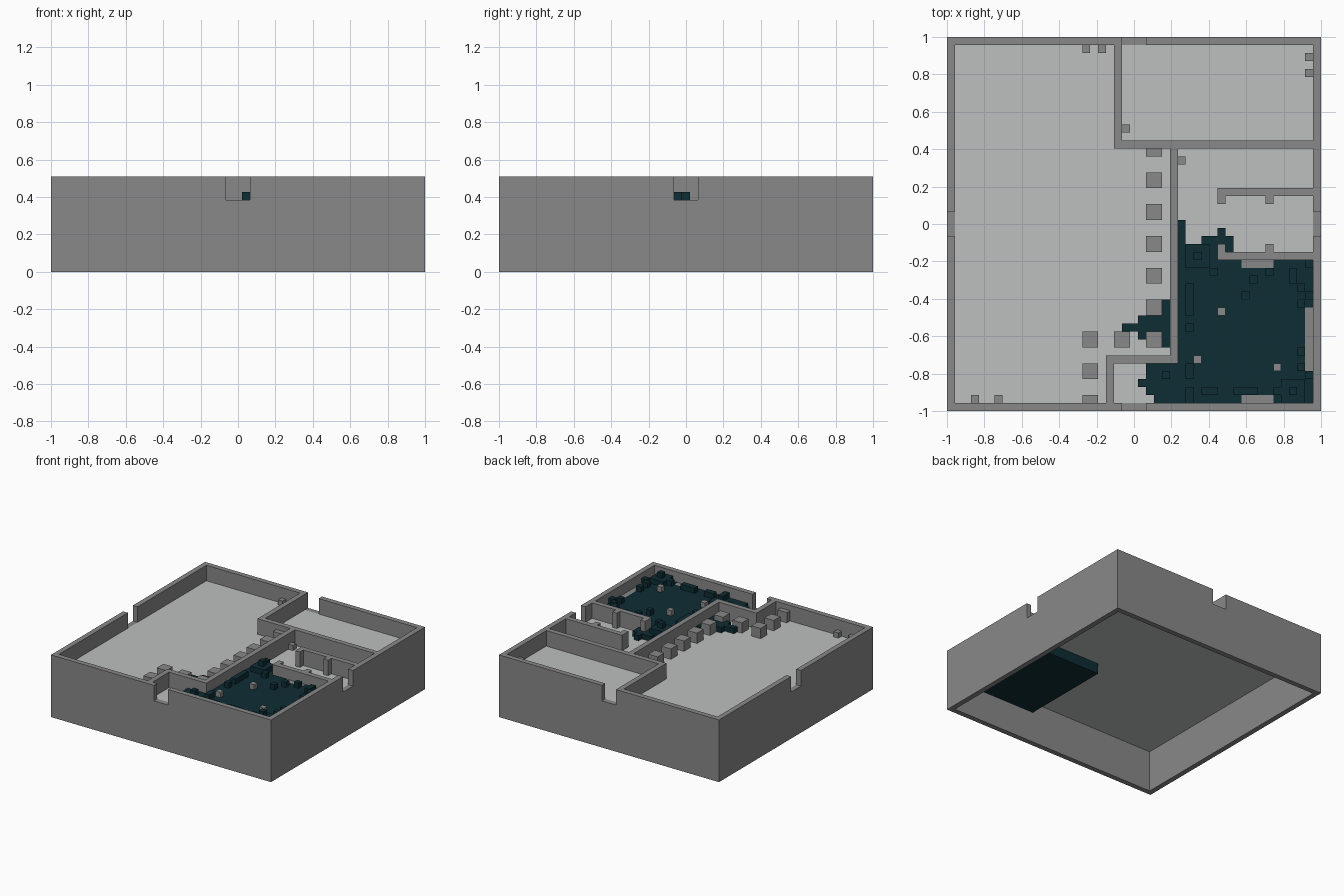
import bpy
import bmesh
import random
from mathutils import Matrix, Vector

random.seed(4)
N = 47               # cells along each side
S = 2 / N            # cell size
FLOOR, TOP = 9, 12   # heights in cells

if "Cube" in bpy.data.objects:
    bpy.data.objects.remove(bpy.data.objects["Cube"])


def material(name, rgb):
    m = bpy.data.materials.new(name)
    m.use_nodes = True
    m.diffuse_color = (*rgb, 1)
    m.node_tree.nodes["Principled BSDF"].inputs["Base Color"].default_value = (*rgb, 1)
    return m


GREY = material("wall grey", (0.25, 0.25, 0.25))
PALE = material("floor pale grey", (0.51, 0.53, 0.53))
TEAL = material("dark teal", (0.004, 0.026, 0.034))


def point(i, j, k):
    return Vector((i * S - 1, j * S - 1, k * S))


def finish(name, bm, mat):
    mesh = bpy.data.meshes.new(name)
    bm.to_mesh(mesh)
    bm.free()
    mesh.materials.append(mat)
    ob = bpy.data.objects.new(name, mesh)
    bpy.context.collection.objects.link(ob)
    return ob


def boxes(name, spans, mat):
    """Boxes given as (i0, i1, j0, j1, k0, k1) in cells."""
    bm = bmesh.new()
    for i0, i1, j0, j1, k0, k1 in spans:
        a, b = point(i0, j0, k0), point(i1, j1, k1)
        scale = Matrix.Diagonal((*(b - a), 1))
        bmesh.ops.create_cube(bm, size=1, matrix=Matrix.Translation((a + b) / 2) @ scale)
    return finish(name, bm, mat)


# Outer walls, one per side, each with a doorway notch in the middle
for k, side in enumerate(("front", "left", "back", "right")):
    wall = boxes(side + "_wall", [(0, N - 1, 0, 1, 0, FLOOR),
                                  (0, 22, 0, 1, FLOOR, TOP),
                                  (25, N - 1, 0, 1, FLOOR, TOP)], GREY)
    wall.data.transform(Matrix.Rotation(k * 1.5707963, 4, "Z"))

# Floor plate
boxes("floor", [(1, N - 1, 1, N - 1, FLOOR - 1, FLOOR)], PALE)

# Partition walls
partitions = [(21, 22, 33, 46), (22, 46, 33, 34), (28, 29, 6, 33),
              (20, 28, 6, 7), (20, 21, 1, 6),
              (34, 46, 27, 28), (34, 46, 19, 20)]
partitions += [(i, i + 1, j, j + 1) for i in (34, 40) for j in (20, 26)]
boxes("partition_walls", [(*p, FLOOR, TOP) for p in partitions], GREY)

# Square pillars in rows
pillars = [(25, j) for j in range(8, 29, 4)] + [(17, 8), (21, 8), (17, 4)]
boxes("pillars", [(i, i + 2, j, j + 2, FLOOR, FLOOR + 2) for i, j in pillars]
      + [(25, 27, 32, 33, FLOOR, FLOOR + 2), (17, 19, 1, 2, FLOOR, FLOOR + 2)], GREY)

# Small stools and low benches
stools = [(17, 45), (19, 45), (45, 44), (45, 42), (22, 35), (29, 31), (3, 1), (6, 1)]
boxes("stools", [(i, i + 1, j, j + 1, FLOOR, FLOOR + 1) for i, j in stools], GREY)
posts = [(34, 12), (31, 6), (41, 5)]
boxes("posts", [(i, i + 1, j, j + 1, FLOOR, FLOOR + 2) for i, j in posts], GREY)
benches = [(37, 41, 18, 19), (37, 41, 1, 2), (45, 46, 5, 13)]
boxes("benches", [(*b, FLOOR, FLOOR + 1) for b in benches], GREY)

# Footprint of the rubble as cell rectangles
patches = [(29, 46, 1, 19), (25, 29, 2, 6), (26, 29, 1, 2), (24, 25, 3, 4),
           (29, 34, 19, 21), (35, 36, 20, 22), (32, 35, 21, 22), (34, 35, 22, 23),
           (29, 30, 21, 24), (27, 28, 8, 14), (24, 27, 9, 12), (22, 24, 10, 11)]
cells = {(i, j) for a, b, c, d in patches for i in range(a, b) for j in range(c, d)}
cells -= set(posts)
for a, b, c, d in benches:
    cells -= {(i, j) for i in range(a, b) for j in range(c, d)}

# Heaps: centre, radius and height; the middle of the room stays flat
heaps = [(31, 19, 1.6, 3), (43, 2, 1.6, 3), (44, 15, 1.8, 2), (36, 2, 1.5, 2),
         (37, 14, 2.2, 2), (30, 12, 1.5, 2), (27, 4, 1.2, 2)]
height = {}
for i, j in sorted(cells):
    h = 1
    rim = i in (29, 30, 44, 45) or j in (1, 2, 16, 17)
    if i > 29 and rim and random.random() < 0.25:
        h = 2
    for ci, cj, r, top in heaps:
        if (i - ci) ** 2 + (j - cj) ** 2 <= r * r:
            h = max(h, top if (i, j) == (ci, cj) else top - 1)
    height[i, j] = FLOOR + h

# Rubble surface: a top for each cell and a side wherever it drops
bm = bmesh.new()
for (i, j), h in height.items():
    ring = [(i, j), (i + 1, j), (i + 1, j + 1), (i, j + 1)]
    bm.faces.new([bm.verts.new(point(x, y, h)) for x, y in ring])
    for n, (di, dj) in enumerate([(0, -1), (1, 0), (0, 1), (-1, 0)]):
        low = height.get((i + di, j + dj), FLOOR)
        if low < h:
            a, b = ring[n], ring[(n + 1) % 4]
            bm.faces.new([bm.verts.new(point(*p)) for p in
                          ((*a, low), (*b, low), (*b, h), (*a, h))])
bmesh.ops.remove_doubles(bm, verts=bm.verts[:], dist=0.001)
finish("rubble", bm, TEAL)

# Dark mass hanging below the floor, with a few loose bits
boxes("rubble_underside", [(28, 46, 1, 19, FLOOR - 3, FLOOR - 1),
                           (27, 28, 9, 10, FLOOR - 2, FLOOR - 1),
                           (27, 28, 14, 15, FLOOR - 2, FLOOR - 1)], TEAL)
